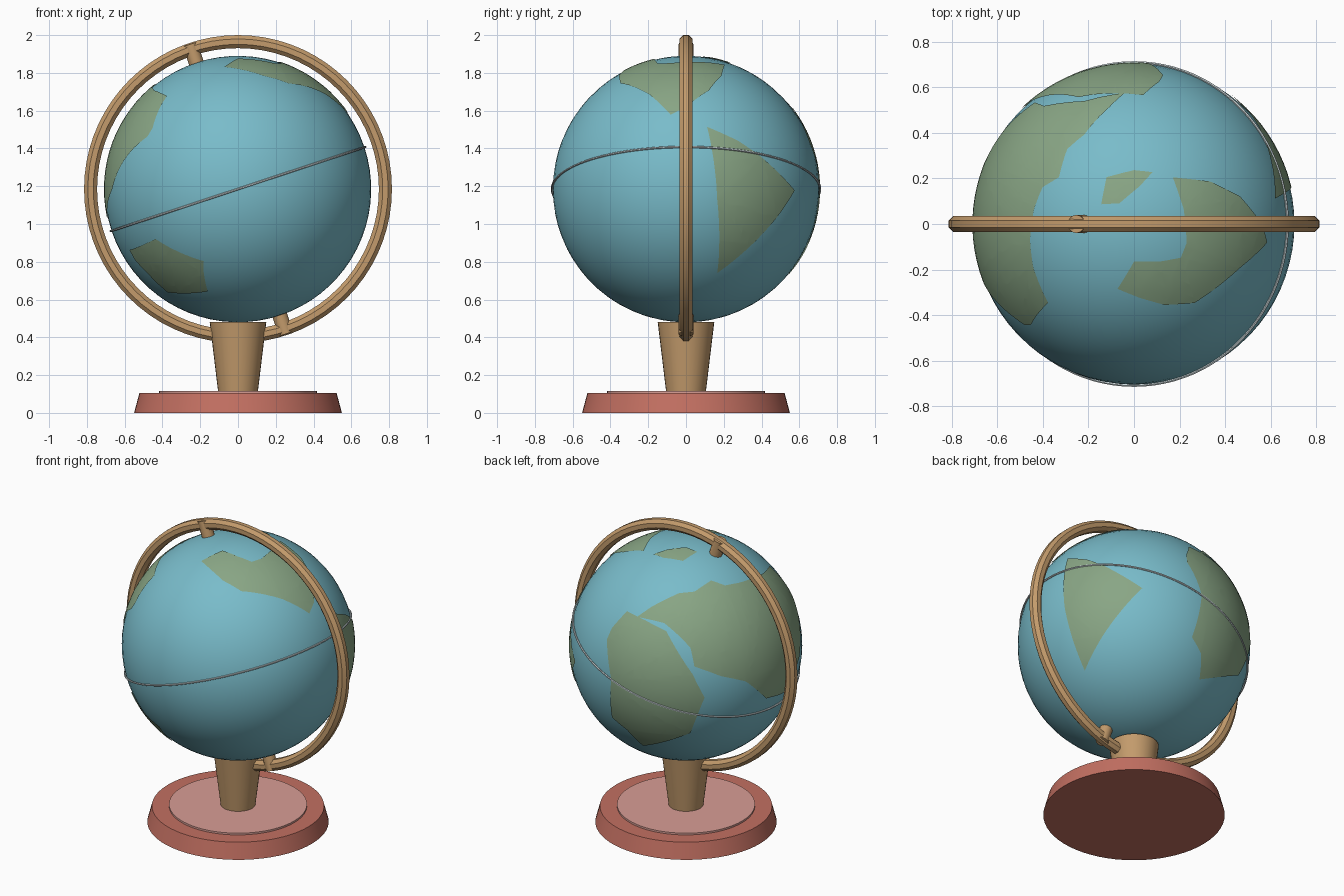
import bpy, bmesh, math
from mathutils import Vector, Matrix

default = bpy.data.objects.get("Cube")
if default:
    bpy.data.objects.remove(default, do_unlink=True)

CENTRE = Vector((0, 0, 1.185))   # globe centre
R = 0.705                        # globe radius
TILT = -math.radians(18.3)       # lean of the globe axis about y


def material(name, rgb):
    m = bpy.data.materials.new(name)
    m.use_nodes = True
    m.diffuse_color = (*rgb, 1)
    m.node_tree.nodes["Principled BSDF"].inputs["Base Color"].default_value = (*rgb, 1)
    return m


OCEAN = material("ocean blue", (0.19, 0.50, 0.59))
LAND = material("land green", (0.25, 0.38, 0.235))
WOOD = material("warm wood", (0.55, 0.33, 0.15))
RED = material("base red", (0.54, 0.16, 0.12))
PINK = material("pale pink", (0.69, 0.34, 0.30))
SILVER = material("silver line", (0.60, 0.68, 0.70))


def finish(name, bm, mat, matrix=Matrix(), angle=35):
    me = bpy.data.meshes.new(name)
    bm.to_mesh(me)
    bm.free()
    me.materials.append(mat)
    ob = bpy.data.objects.new(name, me)
    bpy.context.collection.objects.link(ob)
    ob.matrix_world = matrix
    bpy.ops.object.select_all(action='DESELECT')
    ob.select_set(True)
    bpy.context.view_layer.objects.active = ob
    bpy.ops.object.shade_smooth_by_angle(angle=math.radians(angle))
    return ob


def lathe(name, profile, mat, matrix=Matrix(), closed=False, steps=64):
    """Spin an (r, z) profile about z."""
    bm = bmesh.new()
    vs = [bm.verts.new((r, 0, z)) for r, z in profile]
    pairs = list(zip(vs, vs[1:])) + ([(vs[-1], vs[0])] if closed else [])
    edges = [bm.edges.new(p) for p in pairs]
    bmesh.ops.spin(bm, geom=vs + edges, cent=(0, 0, 0), axis=(0, 0, 1),
                   angle=math.tau, steps=steps, use_duplicate=False)
    bmesh.ops.remove_doubles(bm, verts=bm.verts, dist=1e-4)
    bmesh.ops.recalc_face_normals(bm, faces=bm.faces)
    return finish(name, bm, mat, matrix)


def hoop(major, minor, sides):
    """Round tube section with flats facing out."""
    return [(major + minor * math.cos(math.tau * (i + .5) / sides),
             minor * math.sin(math.tau * (i + .5) / sides)) for i in range(sides)]


# Stand
lathe("base", [(0, 0), (0.55, 0), (0.522, 0.105), (0, 0.105)], RED)
lathe("base_disc", [(0, 0.10), (0.418, 0.10), (0.418, 0.117), (0, 0.117)], PINK)
lathe("pedestal", [(0, 0.11), (0.105, 0.11), (0.15, 0.482), (0, 0.482)], WOOD, steps=32)

# Meridian ring, upright in the x-z plane
lathe("meridian_ring", hoop(0.7805, 0.0374, 8), WOOD,
      Matrix.Translation(CENTRE) @ Matrix.Rotation(math.pi / 2, 4, 'X'), True, 72)

# Globe, equator line and axis pins share the tilted frame
tilted = Matrix.Translation(CENTRE) @ Matrix.Rotation(TILT, 4, 'Y')
bm = bmesh.new()
bmesh.ops.create_uvsphere(bm, u_segments=72, v_segments=36, radius=R)
finish("globe", bm, OCEAN, tilted)
lathe("equator_line", hoop(0.710, 0.006, 6), SILVER, tilted, True, 96)
for name, flip in (("top_pin", 0), ("bottom_pin", math.pi)):
    lathe(name, [(0, 0.68), (0.04, 0.68), (0.04, 0.808), (0, 0.808)], WOOD,
          tilted @ Matrix.Rotation(flip, 4, 'X'), steps=12)


def facing(az, el, pts):
    """Lift flat (right, up) points onto the globe side that faces az, el."""
    a, e = math.radians(az), math.radians(el)
    c = Vector((math.sin(a) * math.cos(e), -math.cos(a) * math.cos(e), math.sin(e)))
    r = Vector((math.cos(a), math.sin(a), 0))
    u = c.cross(r)
    return [r * x + u * y + c * math.sqrt(max(0, R * R - x * x - y * y)) for x, y in pts]


def continent(name, points):
    """Curved patch: flatten the outline, cut it into a grid, wrap it on the globe."""
    dirs = [Vector(p).normalized() for p in points]
    q = sum(dirs, Vector()).to_track_quat('Z', 'Y')
    bm = bmesh.new()
    vs = []
    for d in dirs:
        p = q.inverted() @ d
        t = math.acos(max(-1, min(1, p.z)))
        vs.append(bm.verts.new(Vector((p.x, p.y, 0)).normalized() * t))
    bm.faces.new(vs)
    bmesh.ops.triangulate(bm, faces=bm.faces)
    for axis in (Vector((1, 0, 0)), Vector((0, 1, 0))):
        for i in range(-22, 23):
            bmesh.ops.bisect_plane(bm, geom=bm.verts[:] + bm.edges[:] + bm.faces[:],
                                   dist=1e-5, plane_co=axis * i * 0.07, plane_no=axis)
    for v in bm.verts:
        t = v.co.length
        flat = v.co.normalized() * math.sin(t)
        v.co = (q @ Vector((flat.x, flat.y, math.cos(t)))) * (R + 0.005)
    bm.normal_update()
    bmesh.ops.reverse_faces(bm, faces=[f for f in bm.faces
                                       if f.normal.dot(f.calc_center_median()) < 0])
    finish(name, bm, LAND, Matrix.Translation(CENTRE), 60)


# Continents
continent("front_low_continent", facing(0, 0, [
    (-.57, -.32), (-.434, -.262), (-.354, -.31), (-.18, -.379), (-.18, -.442),
    (-.159, -.538), (-.317, -.548), (-.37, -.543), (-.466, -.453), (-.545, -.368)]))
continent("side_continent", facing(90, 0, [
    (.111, .327), (.275, .253), (.39, .173), (.571, -.007), (.476, -.151),
    (.339, -.299), (.164, -.442), (.175, -.267), (.164, -.055), (.148, .131)]))
continent("upper_continent", facing(0, 90, [
    (.169, .204), (.331, .186), (.463, .12), (.559, 0), (.581, -.081),
    (.463, -.191), (.265, -.344), (.134, -.353), (.024, -.322), (-.072, -.283),
    (0, -.164), (.112, -.164), (.204, -.147), (.23, -.081), (.217, .064)]))
continent("polar_island", facing(0, 90, [
    (-.12, .204), (0, .235), (.081, .226), (.024, .164), (-.064, .09), (-.143, .086)]))
continent("back_continent", facing(215, 25, [
    (-.355, .2), (-.245, .145), (-.118, .079), (-.058, -.03), (.04, -.18),
    (.112, -.32), (.027, -.533), (-.258, -.61), (-.355, -.515), (-.445, -.44),
    (-.45, -.21), (-.476, .03), (-.445, .1)]))
continent("large_continent", [
    (-.04, .57, .41), (-.217, .537, .404), (-.31, .53, .35), (-.393, .515, .28),
    (-.432, .529, .17), (-.555, .427, .10), (-.643, .29, .036), (-.682, .133, -.127),
    (-.69, 0, -.15), (-.688, -.06, -.155), (-.661, -.245, 0), (-.603, -.335, .145),
    (-.476, -.44, .275), (-.45, -.44, .32), (-.375, -.344, .49), (-.441, -.19, .52),
    (-.454, -.068, .536), (-.436, .064, .55), (-.40, .16, .56), (-.327, .204, .59),
    (-.292, .327, .554), (-.217, .39, .546), (-.107, .51, .475)])
